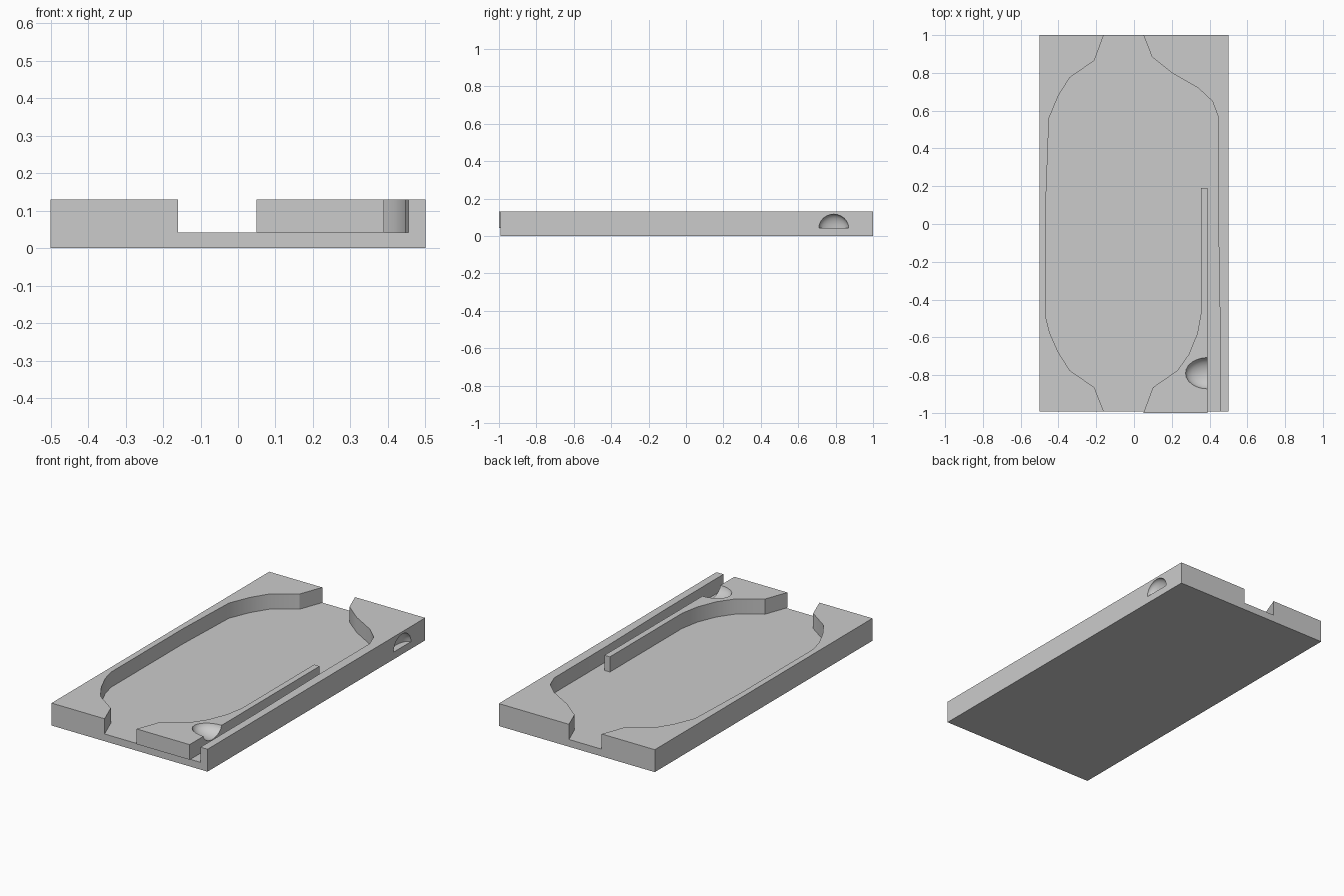
import bpy, bmesh, math

if "Cube" in bpy.data.objects:
    bpy.data.objects.remove(bpy.data.objects["Cube"])

FLOOR_Z, TOP_Z = 0.042, 0.13
FRONT = -0.993


def prism(name, outline, z0, z1):
    """Extrude a plan outline from z0 up to z1."""
    bm = bmesh.new()
    face = bm.faces.new([bm.verts.new((x, y, z0)) for x, y in outline])
    ext = bmesh.ops.extrude_face_region(bm, geom=[face], use_keep_orig=True)
    for v in ext["geom"]:
        if isinstance(v, bmesh.types.BMVert):
            v.co.z = z1
    bmesh.ops.recalc_face_normals(bm, faces=bm.faces)
    mesh = bpy.data.meshes.new(name)
    bm.to_mesh(mesh)
    bm.free()
    obj = bpy.data.objects.new(name, mesh)
    bpy.context.collection.objects.link(obj)
    return obj


def activate(obj):
    bpy.ops.object.select_all(action='DESELECT')
    obj.select_set(True)
    bpy.context.view_layer.objects.active = obj


def scoop(obj, centre, radii):
    """Cut a rounded hollow out of a wall."""
    bpy.ops.mesh.primitive_uv_sphere_add(segments=24, ring_count=12, radius=1, location=centre)
    cutter = bpy.context.object
    cutter.name = "scoop_cutter"
    cutter.scale = radii
    cutter.hide_render = True
    mod = obj.modifiers.new("scoop", 'BOOLEAN')
    mod.operation, mod.solver, mod.object = 'DIFFERENCE', 'EXACT', cutter
    activate(obj)
    bpy.ops.object.modifier_apply(modifier=mod.name)
    bpy.data.objects.remove(cutter)


# Floor plate
prism("floor_plate", [(-0.5, FRONT), (0.5, FRONT), (0.5, 1), (-0.5, 1)], 0, FLOOR_Z)

# Left wall with curved ends
left_wall = prism("left_wall", [
    (-0.5, FRONT), (-0.16, FRONT), (-0.21, -0.865), (-0.34, -0.775), (-0.40, -0.68),
    (-0.445, -0.58), (-0.465, -0.50), (-0.465, 0.16), (-0.45, 0.56), (-0.40, 0.68),
    (-0.34, 0.775), (-0.21, 0.865), (-0.16, 1), (-0.5, 1)], FLOOR_Z, TOP_Z)

# Right wall, outer side of the launch lane
right_wall = prism("right_wall", [
    (0.5, FRONT), (0.5, 1), (0.05, 1), (0.095, 0.885), (0.20, 0.80), (0.34, 0.72),
    (0.415, 0.65), (0.445, 0.57), (0.445, 0.10), (0.455, -0.50), (0.455, FRONT)],
    FLOOR_Z, TOP_Z)
scoop(right_wall, (0.5, 0.79, FLOOR_Z), (0.04, 0.08, 0.075))

# Front right block with the thin lane divider
lane_divider = prism("lane_divider", [
    (0.05, -1), (0.39, -1), (0.39, 0.19), (0.355, 0.19), (0.355, -0.47), (0.335, -0.58),
    (0.29, -0.69), (0.23, -0.775), (0.10, -0.865)], FLOOR_Z, TOP_Z)
scoop(lane_divider, (0.39, -0.79, TOP_Z + 0.01), (0.12, 0.085, 0.06))

# Smooth the curved walls, keeping corners crisp
for obj in (left_wall, right_wall, lane_divider):
    activate(obj)
    bpy.ops.object.shade_smooth_by_angle(angle=math.radians(30))
